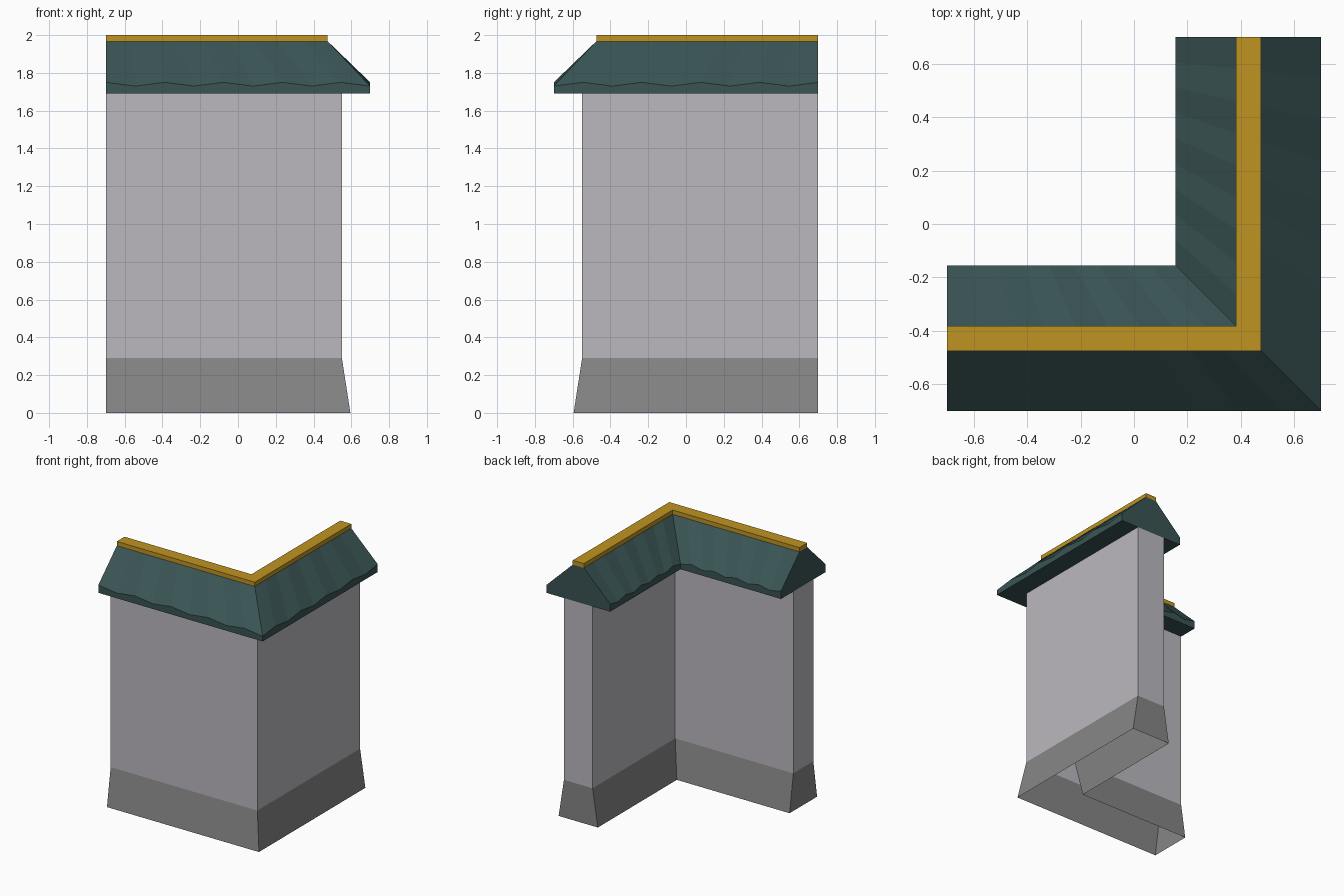
import bpy
import bmesh

if "Cube" in bpy.data.objects:
    bpy.data.objects.remove(bpy.data.objects["Cube"])

END = 0.70      # where both arms stop
AXIS = 0.428    # centre line of each arm
SEGMENTS = 9    # eave steps per arm


def srgb(*rgb):
    return [((v / 255 + 0.055) / 1.055) ** 2.4 for v in rgb] + [1.0]


def material(name, colour):
    mat = bpy.data.materials.new(name)
    mat.use_nodes = True
    mat.diffuse_color = colour
    mat.node_tree.nodes["Principled BSDF"].inputs["Base Color"].default_value = colour
    return mat


plaster = material("pale plaster", srgb(187, 185, 191))
stone = material("grey stone", srgb(134, 134, 134))
tile = material("dark green tile", srgb(58, 84, 84))
gold = material("gold ridge", srgb(192, 148, 34))


def station(offset, z, i, steps):
    """Point on the mitred L path; a positive offset is the outer side."""
    side = AXIS + offset
    if i <= steps:
        return (-END + (side + END) * i / steps, -side, z)
    return (side, -side + (side + END) * (i - steps) / steps, z)


def sweep(name, section, mats, steps=1, closed=True):
    """Sweep a section along the L; section(i) gives (offset, z) pairs."""
    bm = bmesh.new()
    rings = []
    for i in range(2 * steps + 1):
        j = min(i, 2 * steps - i)
        rings.append([bm.verts.new(station(d, z, i, steps)) for d, z in section(j)])
    count = len(rings[0])
    for a, b in zip(rings, rings[1:]):
        for k in range(count if closed else count - 1):
            n = (k + 1) % count
            bm.faces.new((a[k], b[k], b[n], a[n]))
    # End caps, as horizontal bands between mirrored section points
    for ring in (rings[0], rings[-1]):
        for k in range(count // 2 - 1):
            bm.faces.new((ring[k], ring[k + 1], ring[-2 - k], ring[-1 - k]))
    bmesh.ops.recalc_face_normals(bm, faces=bm.faces)
    if len(mats) > 1:
        for f in bm.faces:
            f.material_index = int(f.calc_center_median().z < 0.29)
    mesh = bpy.data.meshes.new(name)
    bm.to_mesh(mesh)
    bm.free()
    for mat in mats:
        mesh.materials.append(mat)
    obj = bpy.data.objects.new(name, mesh)
    bpy.context.collection.objects.link(obj)
    return obj


def mirrored(*half):
    return list(half) + [(-d, z) for d, z in reversed(half)]


# Wall with flared stone foot, open underneath
sweep("wall", lambda j: mirrored((0.167, 0), (0.122, 0.29), (0.122, 1.69)),
      [plaster, stone], closed=False)

# Hipped roof with a wavy eave
sweep("roof", lambda j: mirrored((0.272, 1.69), (0.272, 1.73 if j % 2 else 1.75),
                                 (0.047, 1.967)), [tile], SEGMENTS)

# Ridge cap
sweep("ridge_cap", lambda j: mirrored((0.047, 1.966), (0.047, 2.0)), [gold])
